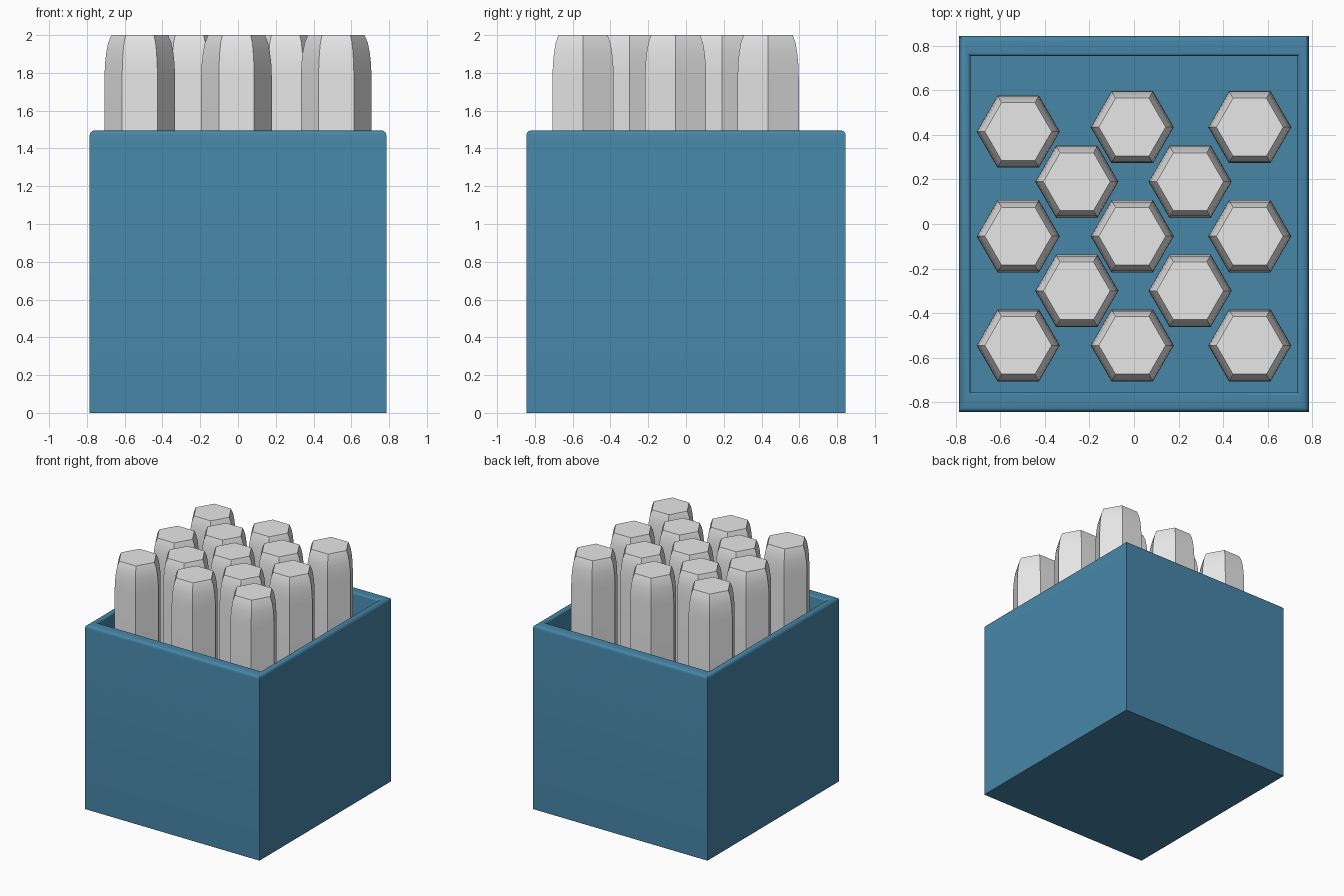
import bpy
import bmesh
from math import cos, sin, pi, radians

cube = bpy.data.objects.get("Cube")
if cube:
    bpy.data.objects.remove(cube, do_unlink=True)


def material(name, colour):
    mat = bpy.data.materials.new(name)
    mat.use_nodes = True
    mat.diffuse_color = colour
    mat.node_tree.nodes["Principled BSDF"].inputs["Base Color"].default_value = colour
    return mat


def add_object(name, bm, mat):
    bmesh.ops.recalc_face_normals(bm, faces=bm.faces)
    mesh = bpy.data.meshes.new(name)
    bm.to_mesh(mesh)
    bm.free()
    mesh.materials.append(mat)
    obj = bpy.data.objects.new(name, mesh)
    bpy.context.collection.objects.link(obj)
    bpy.ops.object.select_all(action="DESELECT")
    obj.select_set(True)
    bpy.context.view_layer.objects.active = obj
    bpy.ops.object.shade_smooth_by_angle(angle=radians(35))
    return obj


def loft(bm, rings):
    """Skin a stack of closed rings and cap both ends."""
    loops = [[bm.verts.new(p) for p in ring] for ring in rings]
    for low, high in zip(loops, loops[1:]):
        n = len(low)
        for i in range(n):
            j = (i + 1) % n
            bm.faces.new((low[i], low[j], high[j], high[i]))
    bm.faces.new(loops[0])
    bm.faces.new(loops[-1])


def rectangle(hx, hy, z):
    return [(-hx, -hy, z), (hx, -hy, z), (hx, hy, z), (-hx, hy, z)]


def hexagon(x, y, r, z):
    return [(x + r * cos(i * pi / 3), y + r * sin(i * pi / 3), z) for i in range(6)]


blue = material("blue box", (0.062, 0.237, 0.39, 1))
grey = material("grey stick", (0.8, 0.8, 0.8, 1))

# Open box: up the outside, over the rounded rim, down to the inner floor
HX, HY, TOP, FLOOR = 0.785, 0.845, 1.495, 0.06
IN_X, IN_Y = 0.735, 0.755
ROUND, LIP = 0.025, 0.015
angles = [i * pi / 8 for i in range(5)]
rings = [rectangle(HX, HY, 0)]
for a in angles:
    inset = ROUND * (1 - cos(a))
    rings.append(rectangle(HX - inset, HY - inset, TOP - ROUND * (1 - sin(a))))
for a in angles:
    grow = LIP * (1 - sin(a))
    rings.append(rectangle(IN_X + grow, IN_Y + grow, TOP - LIP * (1 - cos(a))))
rings.append(rectangle(IN_X, IN_Y, FLOOR))
box = bmesh.new()
loft(box, rings)
add_object("box", box, blue)

# Hexagonal sticks with rounded shoulders, in staggered rows
PROFILE = [(0.187, FLOOR), (0.187, 1.78), (0.184, 1.85), (0.177, 1.91),
           (0.167, 1.96), (0.15, 2.0)]
ROWS = [(0.435, (-0.52, -0.008, 0.52)), (0.19, (-0.257, 0.252)),
        (-0.055, (-0.52, -0.008, 0.52)), (-0.3, (-0.257, 0.252)),
        (-0.545, (-0.52, -0.008, 0.52))]
count = 0
for y, columns in ROWS:
    for x in columns:
        # the back right stick sits slightly forward
        offset = -0.02 if y > 0.4 and x < -0.5 else 0
        count += 1
        stick = bmesh.new()
        loft(stick, [hexagon(x, y + offset, r, z) for r, z in PROFILE])
        add_object(f"stick_{count}", stick, grey)
